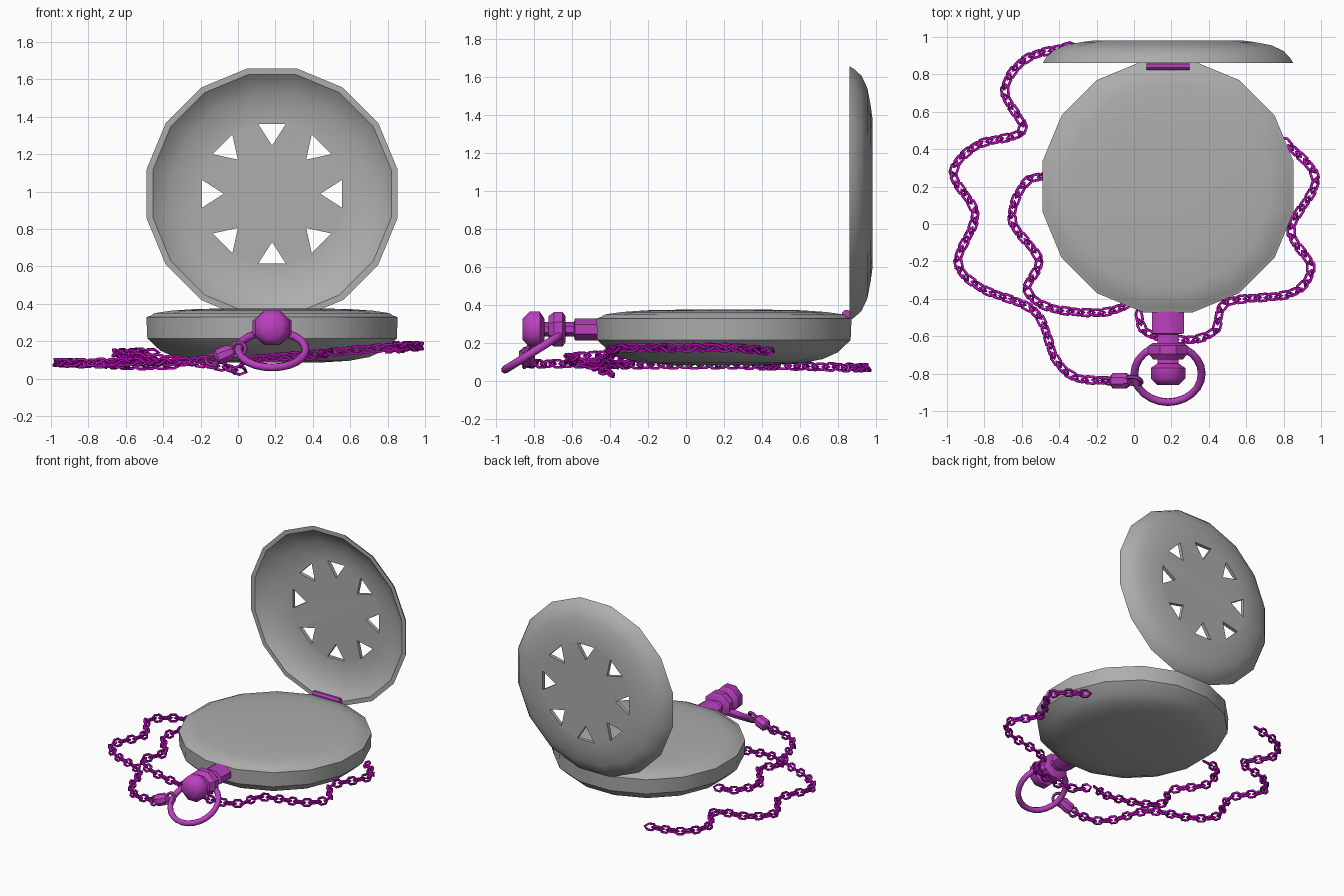
import bpy, bmesh, math
from mathutils import Matrix, Vector

if "Cube" in bpy.data.objects:
    bpy.data.objects.remove(bpy.data.objects["Cube"])


def material(name, rgb):
    m = bpy.data.materials.new(name)
    m.diffuse_color = (*rgb, 1)
    m.use_nodes = True
    m.node_tree.nodes["Principled BSDF"].inputs["Base Color"].default_value = m.diffuse_color
    return m


GREY = material("case grey", (0.42, 0.42, 0.42))
PINK = material("fitting magenta", (0.50, 0.05, 0.52))
DEEP = material("chain magenta", (0.50, 0.003, 0.50))
CX = 0.182


def finish(bm, name, mat, angle=None):
    bmesh.ops.recalc_face_normals(bm, faces=bm.faces)
    me = bpy.data.meshes.new(name)
    bm.to_mesh(me)
    bm.free()
    ob = bpy.data.objects.new(name, me)
    bpy.context.collection.objects.link(ob)
    me.materials.append(mat)
    if angle:
        smooth(ob, angle)
    return ob


def smooth(ob, angle):
    bpy.ops.object.select_all(action='DESELECT')
    ob.select_set(True)
    bpy.context.view_layer.objects.active = ob
    bpy.ops.object.shade_smooth_by_angle(angle=math.radians(angle))


def lathe(name, profile, sides, mtx, mat, angle=35):
    """Revolve (radius, height) points about local z, capping both ends."""
    bm = bmesh.new()
    rings = []
    for r, h in profile:
        rings.append([bm.verts.new(mtx @ Vector((
            r * math.cos((i + .5) * math.tau / sides),
            r * math.sin((i + .5) * math.tau / sides), h))) for i in range(sides)])
    for a, b in zip(rings, rings[1:]):
        for i in range(sides):
            j = (i + 1) % sides
            bm.faces.new((a[i], a[j], b[j], b[i]))
    bm.faces.new(rings[0])
    bm.faces.new(rings[-1])
    return finish(bm, name, mat, angle)


def add_ring(bm, mtx, outline, tube, sides):
    """Closed tube following an outline lying in the local xy plane."""
    n = len(outline)
    loops = []
    for k in range(n):
        p = Vector((*outline[k], 0))
        t = Vector((*outline[(k + 1) % n], 0)) - Vector((*outline[k - 1], 0))
        out = Vector((t.y, -t.x, 0)).normalized()
        loops.append([bm.verts.new(mtx @ (p + out * tube * math.cos(a) + Vector((0, 0, tube * math.sin(a)))))
                      for a in [math.tau * s / sides for s in range(sides)]])
    for k in range(n):
        a, b = loops[k], loops[(k + 1) % n]
        for s in range(sides):
            q = (s + 1) % sides
            bm.faces.new((a[s], a[q], b[q], b[s]))


def circle(r, n):
    return [(r * math.cos(math.tau * i / n), r * math.sin(math.tau * i / n)) for i in range(n)]


def aim(pos, direction):
    return Matrix.Translation(pos) @ Vector(direction).to_track_quat('Z', 'Y').to_matrix().to_4x4()


# Watch case: domed underside, straight wall, shallow crowned top
lathe("case", [(.25, .085), (.42, .095), (.53, .115), (.61, .15), (.68, .215), (.685, .328),
               (.66, .337), (.64, .35), (.55, .363), (.42, .372), (.2, .376)],
      16, Matrix.Translation((CX, .20, 0)), GREY)

# Open lid: thin dished shell standing upright
lid_m = Matrix.Translation((CX, .86, .988)) @ Matrix.Rotation(-math.pi / 2, 4, 'X')
lid = lathe("lid", [(.40, .095), (.46, .088), (.54, .068), (.61, .035), (.65, 0), (.683, 0),
                    (.668, .025), (.63, .065), (.565, .095), (.47, .113), (.40, .122)],
            16, lid_m, GREY, None)

# Eight triangular openings around the lid
bm = bmesh.new()
for k in range(8):
    rot = Matrix.Rotation(k * math.tau / 8, 4, 'Z')
    tri = [(0, .258), (.074, .374), (-.074, .374)]
    lo, hi = [[bm.verts.new(lid_m @ rot @ Vector((x, y, h))) for x, y in tri] for h in (.03, .2)]
    bm.faces.new(lo)
    bm.faces.new(hi)
    for i in range(3):
        j = (i + 1) % 3
        bm.faces.new((lo[i], lo[j], hi[j], hi[i]))
cutter = finish(bm, "lid_cutter", GREY)
cutter.hide_render = True
mod = lid.modifiers.new("openings", 'BOOLEAN')
mod.operation, mod.object, mod.solver = 'DIFFERENCE', cutter, 'EXACT'
bpy.context.view_layer.objects.active = lid
bpy.ops.object.modifier_apply(modifier=mod.name)
bpy.data.objects.remove(cutter)
smooth(lid, 35)

# Hinge barrel
lathe("hinge", [(.024, -.115), (.024, .115)], 8, aim((CX, .845, .352), (1, 0, 0)), PINK)

# Winding stem, collar and knob, running forward from the case
crown_m = Matrix.Translation((CX, 0, .272)) @ Matrix.Rotation(math.pi / 2, 4, 'X')
lathe("stem", [(.092, .44), (.092, .585), (.06, .59), (.06, .78)], 8,
      crown_m @ Matrix.Diagonal((1, .68, 1, 1)), PINK)
lathe("collar", [(.085, .635), (.112, .65), (.112, .695), (.085, .725)], 8,
      crown_m @ Matrix.Diagonal((1, .88, 1, 1)), PINK)
lathe("knob", [(.06, .745), (.1, .77), (.1, .825), (.06, .862)], 8, crown_m, PINK, 50)

# Tilted bow ring
bm = bmesh.new()
add_ring(bm, Matrix.Translation((CX, -.80, .155)) @ Matrix.Rotation(math.radians(32), 4, 'X'),
         circle(.18, 24), .021, 8)
finish(bm, "bow_ring", PINK, 50)

# Clasp: barrel with a loop at each end
axis = Vector((.12, 0, .05)).normalized()
lathe("clasp_barrel", [(.028, -.055), (.045, -.04), (.045, .025), (.028, .05)], 8,
      aim((-.07, -.838, .13), axis), PINK)
bm = bmesh.new()
tilt = Matrix.Rotation(math.radians(-22), 4, 'Y')
add_ring(bm, Matrix.Translation((0, -.838, .155)) @ tilt @ Matrix.Rotation(math.radians(60), 4, 'X'),
         circle(.042, 12), .011, 6)
add_ring(bm, Matrix.Translation((-.14, -.838, .1)) @ tilt @ Matrix.Rotation(math.radians(60), 4, 'X'),
         circle(.032, 12), .010, 6)
finish(bm, "clasp_loops", PINK, 50)


def spline(points, per=16):
    pts = [Vector(p) for p in points]
    pts = [2 * pts[0] - pts[1]] + pts + [2 * pts[-1] - pts[-2]]
    out = []
    for a, b, c, d in zip(pts, pts[1:], pts[2:], pts[3:]):
        for i in range(per):
            t = i / per
            out.append(.5 * (2 * b + (c - a) * t + (2 * a - 5 * b + 4 * c - d) * t * t
                             + (3 * b - a - 3 * c + d) * t ** 3))
    return out + [pts[-2]]


def chain(name, points, pitch=.056):
    """Angular links, each turned a quarter turn from the last."""
    path = spline(points)
    length = sum((b - a).length for a, b in zip(path, path[1:]))
    count = round(length / pitch)
    step = length / count
    link = [(.045, 0), (.018, .024), (-.018, .024), (-.045, 0), (-.018, -.024), (.018, -.024)]
    bm = bmesh.new()
    travelled, k = 0, 0
    for a, b in zip(path, path[1:]):
        seg = (b - a).length
        while k < count and (k + .5) * step <= travelled + seg:
            p = a.lerp(b, ((k + .5) * step - travelled) / seg)
            m = Matrix.Translation(p) @ (b - a).to_track_quat('X', 'Z').to_matrix().to_4x4()
            add_ring(bm, m @ Matrix.Rotation(math.radians(40 + 90 * (k % 2)), 4, 'X'), link, .0095, 4)
            k += 1
        travelled += seg
    finish(bm, name, DEEP)


# Outer chain from behind the lid round the left side to the clasp
chain("outer_chain", [(-.33, .955, .07), (-.58, .88, .07), (-.69, .71, .075), (-.60, .50, .08),
                      (-.84, .42, .08), (-.965, .27, .085), (-.85, .05, .085), (-.94, -.2, .085),
                      (-.82, -.34, .085), (-.53, -.47, .09), (-.42, -.72, .09), (-.31, -.82, .09),
                      (-.15, -.838, .10)])
# Inner chain, left part
chain("inner_chain", [(-.44, .26, .14), (-.58, .22, .14), (-.65, .02, .135), (-.51, -.19, .13),
                      (-.57, -.35, .12), (-.44, -.45, .11), (-.15, -.47, .075), (.03, -.39, .038)])
# Right part of the chain
chain("right_chain", [(.80, .45, .155), (.97, .24, .175), (.84, -.03, .175), (.945, -.23, .175),
                      (.84, -.37, .17), (.50, -.42, .14), (.43, -.57, .13), (.28, -.62, .12),
                      (.07, -.58, .10), (.02, -.47, .08)])
